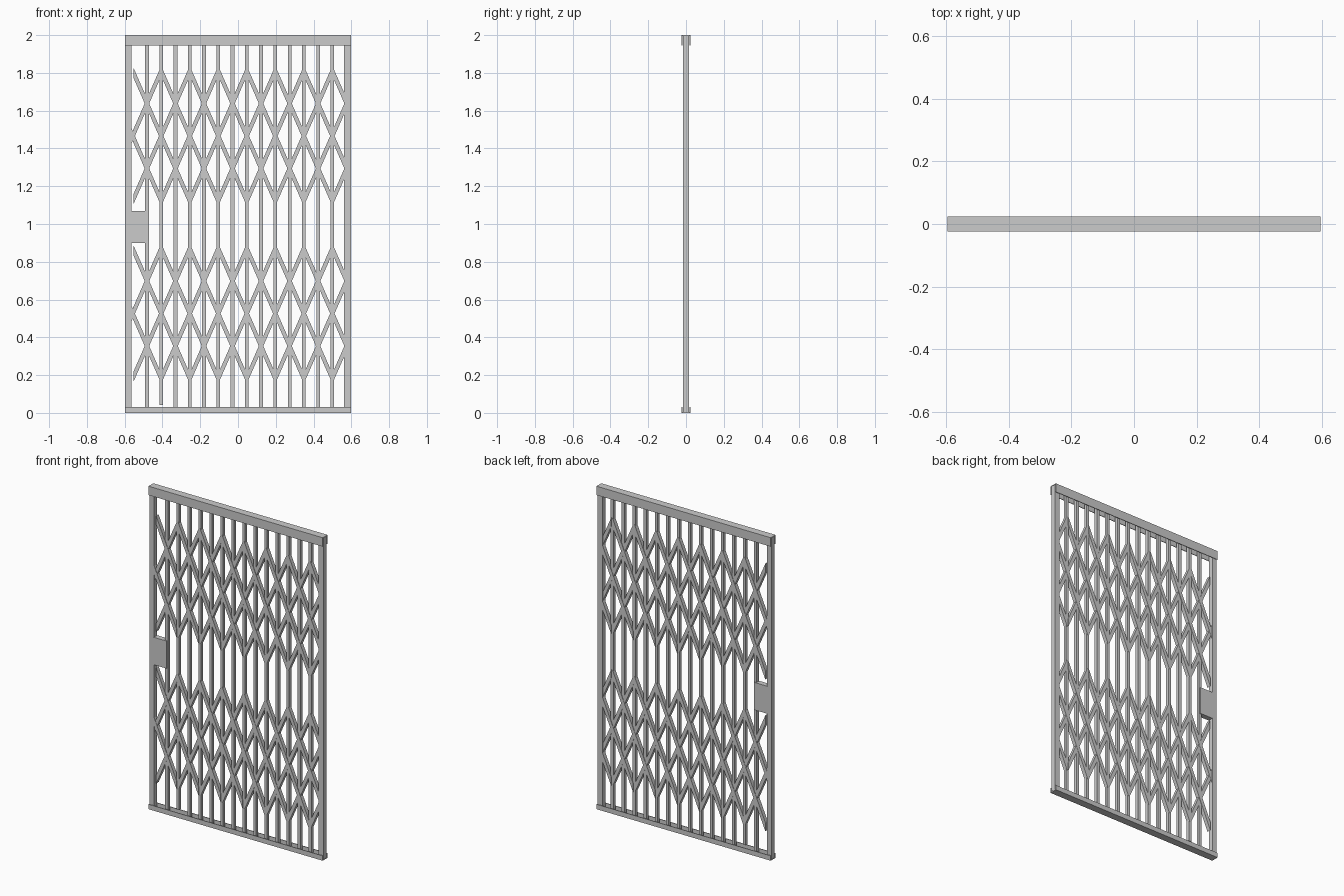
import bpy

if "Cube" in bpy.data.objects:
    bpy.data.objects.remove(bpy.data.objects["Cube"])

STEP, X0 = 0.0755, -0.482      # bar spacing and first bar position
RISE = 0.172                   # lattice rise per bar spacing
HALF_V = 0.027                 # half of the strip's vertical thickness


def prism_data(profile, to3d, a, b):
    n = len(profile)
    verts = [to3d(p, a) for p in profile] + [to3d(p, b) for p in profile]
    faces = [tuple(range(n)), tuple(range(2 * n - 1, n - 1, -1))]
    faces += [(i, i + n, (i + 1) % n + n, (i + 1) % n) for i in range(n)]
    return verts, faces


def make(name, pieces):
    import bmesh
    bm = bmesh.new()
    for verts, faces in pieces:
        vs = [bm.verts.new(v) for v in verts]
        for f in faces:
            bm.faces.new([vs[i] for i in f])
    bmesh.ops.recalc_face_normals(bm, faces=bm.faces[:])
    me = bpy.data.meshes.new(name)
    bm.to_mesh(me)
    bm.free()
    ob = bpy.data.objects.new(name, me)
    bpy.context.collection.objects.link(ob)
    return ob


def front_prism(profile, y0, y1):      # xz outline extruded along y
    return prism_data(profile, lambda p, y: (p[0], y, p[1]), y0, y1)


def side_prism(profile, x0, x1):       # yz outline extruded along x
    return prism_data(profile, lambda p, x: (x, p[0], p[1]), x0, x1)


def box(x0, x1, y0, y1, z0, z1):
    return front_prism([(x0, z0), (x1, z0), (x1, z1), (x0, z1)], y0, y1)


def channel(back, lip, wall):          # U section, open towards the lip
    s = wall if lip > back else -wall
    o, i = 0.0235, 0.0235 - wall
    return [(-o, back), (o, back), (o, lip), (i, lip),
            (i, back + s), (-i, back + s), (-i, lip), (-o, lip)]


# Top and bottom guide channels
make("top_channel", [side_prism(channel(2.0, 1.945, 0.004), -0.597, 0.597)])
make("bottom_channel", [side_prism(channel(0.0, 0.03, 0.004), -0.597, 0.597)])

# End posts and lock case
make("left_post", [box(-0.597, -0.565, -0.0155, 0.0155, 0.005, 1.995)])
make("right_post", [box(0.562, 0.597, -0.0155, 0.0155, 0.005, 1.995)])
make("lock_case", [box(-0.57, -0.478, -0.0165, 0.0165, 0.90, 1.07)])

# Upright bars; the second one stops short of the floor channel
for i in range(14):
    x = X0 + i * STEP
    bottom = 0.042 if i == 1 else 0.008
    make(f"upright_bar_{i + 1}",
         [box(x - 0.0095, x + 0.0095, -0.01, 0.01, bottom, 1.99)])


# Crossing lattice strips, cut off at the end posts
def lattice(name, zc):
    for label, sign, y0, y1 in (("falling", -1, -0.013, 0.011),
                                ("rising", 1, -0.011, 0.013)):
        pieces = []
        for i in range(-3, 15, 2):
            mid = X0 + (i + 2) * STEP
            a = max(mid - 2 * STEP + 0.005, -0.568)
            b = min(mid + 2 * STEP - 0.005, 0.566)
            if b - a < 0.02:
                continue
            za, zb = (zc + sign * (x - mid) * RISE / STEP for x in (a, b))
            pieces.append(front_prism([(a, za - HALF_V), (b, zb - HALF_V),
                                       (b, zb + HALF_V), (a, za + HALF_V)], y0, y1))
        make(f"{name}_{label}_strips", pieces)


lattice("upper_lattice", 1.466)
lattice("lower_lattice", 0.526)
